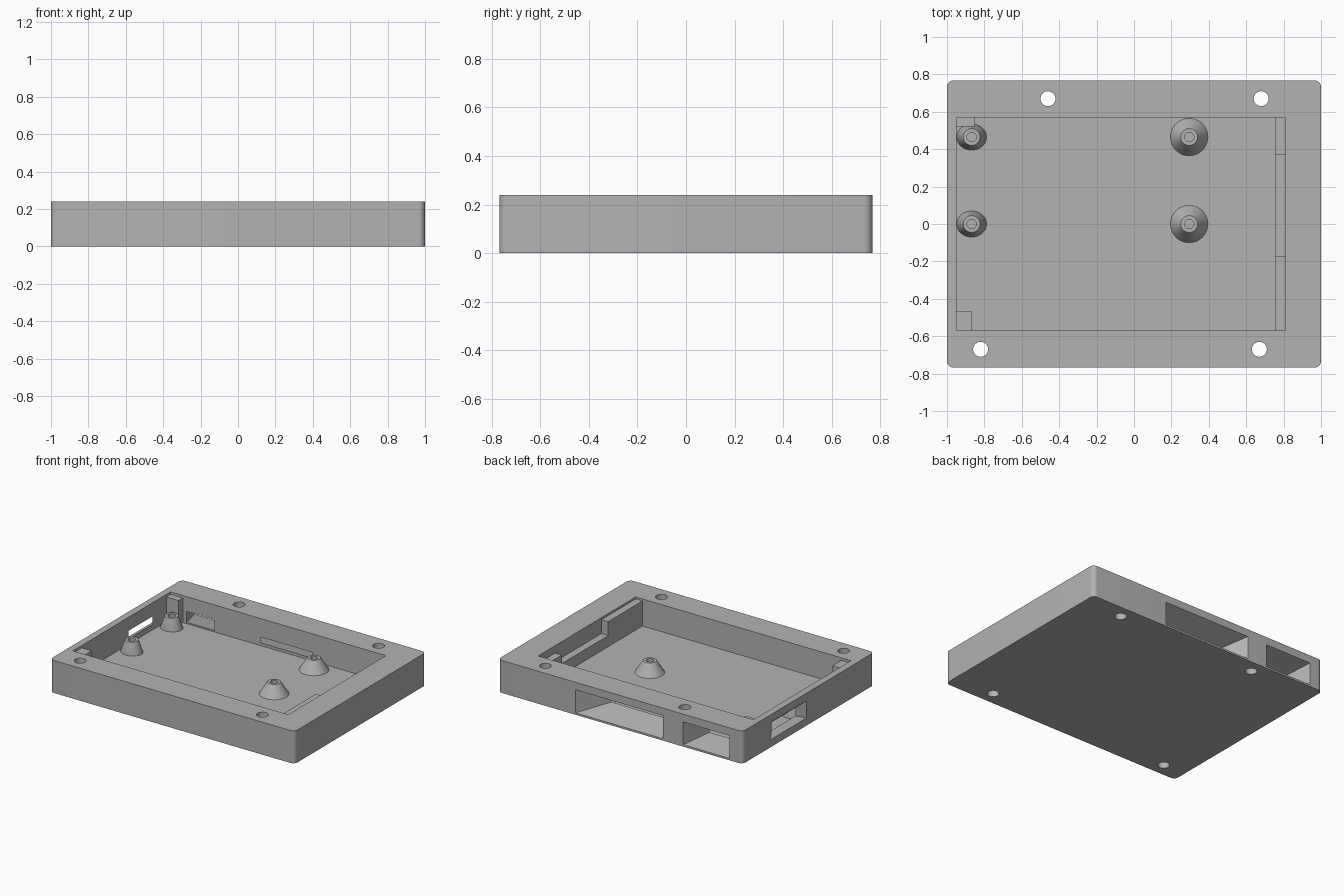
import bpy, bmesh, math
from mathutils import Vector

old = bpy.data.objects.get("Cube")
if old:
    bpy.data.objects.remove(old)

grey = bpy.data.materials.new("plain_grey")
grey.use_nodes = True
grey.diffuse_color = (0.45, 0.45, 0.45, 1)
grey.node_tree.nodes["Principled BSDF"].inputs["Base Color"].default_value = grey.diffuse_color

H, FLOOR = 0.24, 0.04


def loft(name, rings):
    """Closed solid through a list of equal-length point rings."""
    bm = bmesh.new()
    loops = [[bm.verts.new(p) for p in ring] for ring in rings]
    n = len(loops[0])
    for a, b in zip(loops, loops[1:]):
        for i in range(n):
            j = (i + 1) % n
            bm.faces.new((a[i], a[j], b[j], b[i]))
    bm.faces.new(loops[0][::-1])
    bm.faces.new(loops[-1])
    bmesh.ops.recalc_face_normals(bm, faces=bm.faces)
    mesh = bpy.data.meshes.new(name)
    bm.to_mesh(mesh)
    bm.free()
    mesh.materials.append(grey)
    obj = bpy.data.objects.new(name, mesh)
    bpy.context.collection.objects.link(obj)
    return obj


def rect(x0, x1, y0, y1, z):
    return [(x0, y0, z), (x1, y0, z), (x1, y1, z), (x0, y1, z)]


def box(name, x0, x1, y0, y1, z0, z1):
    return loft(name, [rect(x0, x1, y0, y1, z0), rect(x0, x1, y0, y1, z1)])


def oval(x, y, z, rx, ry, n=40):
    steps = [math.tau * i / n for i in range(n)]
    return [(x + rx * math.cos(a), y + ry * math.sin(a), z) for a in steps]


def rounded(hx, hy, r, z, n=8):
    pts = []
    for k, (sx, sy) in enumerate([(1, 1), (-1, 1), (-1, -1), (1, -1)]):
        for i in range(n + 1):
            a = (k + i / n) * math.pi / 2
            pts.append((sx * (hx - r) + r * math.cos(a), sy * (hy - r) + r * math.sin(a), z))
    return pts


def funnel(name, outer, inner):
    """Tapered port cutter, run slightly past both wall faces."""
    pairs = [(Vector(a), Vector(b)) for a, b in zip(outer, inner)]
    return loft(name, [[a.lerp(b, t) for a, b in pairs] for t in (-0.1, 1.1)])


def cut(obj, cutters):
    for c in cutters:
        m = obj.modifiers.new("cut", "BOOLEAN")
        m.operation, m.solver, m.object = "DIFFERENCE", "EXACT", c
    bpy.context.view_layer.update()
    graph = bpy.context.evaluated_depsgraph_get()
    mesh = bpy.data.meshes.new_from_object(obj.evaluated_get(graph))
    obj.modifiers.clear()
    obj.data = mesh
    for c in cutters:
        bpy.data.objects.remove(c)


def smooth(obj):
    bpy.ops.object.select_all(action="DESELECT")
    obj.select_set(True)
    bpy.context.view_layer.objects.active = obj
    bpy.ops.object.shade_smooth_by_angle(angle=math.radians(30))


def back_port(x0, x1, y, z0, z1):
    return [(x0, y, z0), (x1, y, z0), (x1, y, z1), (x0, y, z1)]


def side_port(x, y0, y1, z0, z1):
    return [(x, y0, z0), (x, y1, z0), (x, y1, z1), (x, y0, z1)]


# Tray body with pocket, screw holes and tapered ports
tray = loft("tray_body", [rounded(1, 0.768, 0.035, z) for z in (0, H)])
cutters = [box("pocket_cutter", -0.95, 0.81, -0.57, 0.57, FLOOR, 0.4)]
for x, y in [(-0.46, 0.67), (0.68, 0.67), (-0.82, -0.67), (0.67, -0.67)]:
    cutters.append(loft("hole_cutter", [oval(x, y, z, 0.04, 0.04) for z in (-0.1, 0.4)]))
cutters.append(funnel("wide_port_cutter", back_port(-0.35, 0.365, 0.768, 0.014, 0.184),
                      back_port(-0.21, 0.21, 0.57, 0.06, 0.103)))
cutters.append(funnel("small_port_cutter", back_port(-0.894, -0.515, 0.768, 0.014, 0.182),
                      back_port(-0.82, -0.59, 0.57, 0.05, 0.13)))
cutters.append(funnel("side_port_cutter", side_port(-1, 0.02, 0.446, 0.056, 0.183),
                      side_port(-0.95, 0.08, 0.36, 0.08, 0.14)))
cut(tray, cutters)
smooth(tray)

# Stepped ledge along the +x wall of the pocket
base = FLOOR - 0.01
box("ledge_front", 0.755, 0.82, -0.58, -0.17, base, 0.225)
box("ledge_middle", 0.755, 0.82, -0.17, 0.37, base, 0.122)
box("ledge_back", 0.755, 0.82, 0.37, 0.58, base, 0.185)

# Corner support blocks
box("corner_block_back", -0.96, -0.85, 0.52, 0.58, base, 0.222)
box("corner_block_front", -0.96, -0.87, -0.58, -0.465, base, 0.222)

# Conical standoffs with pilot holes
for x, rx, ry, side in [(0.295, 0.1, 0.1, "left"), (-0.868, 0.08, 0.07, "right")]:
    for y, end in [(0.0, "front"), (0.465, "back")]:
        post = loft(f"standoff_{side}_{end}", [oval(x, y, base, rx, ry), oval(x, y, FLOOR, rx, ry),
                                               oval(x, y, 0.128, 0.045, 0.045)])
        cut(post, [loft("pilot_cutter", [oval(x, y, z, 0.025, 0.025) for z in (0.07, 0.2)])])
        smooth(post)
